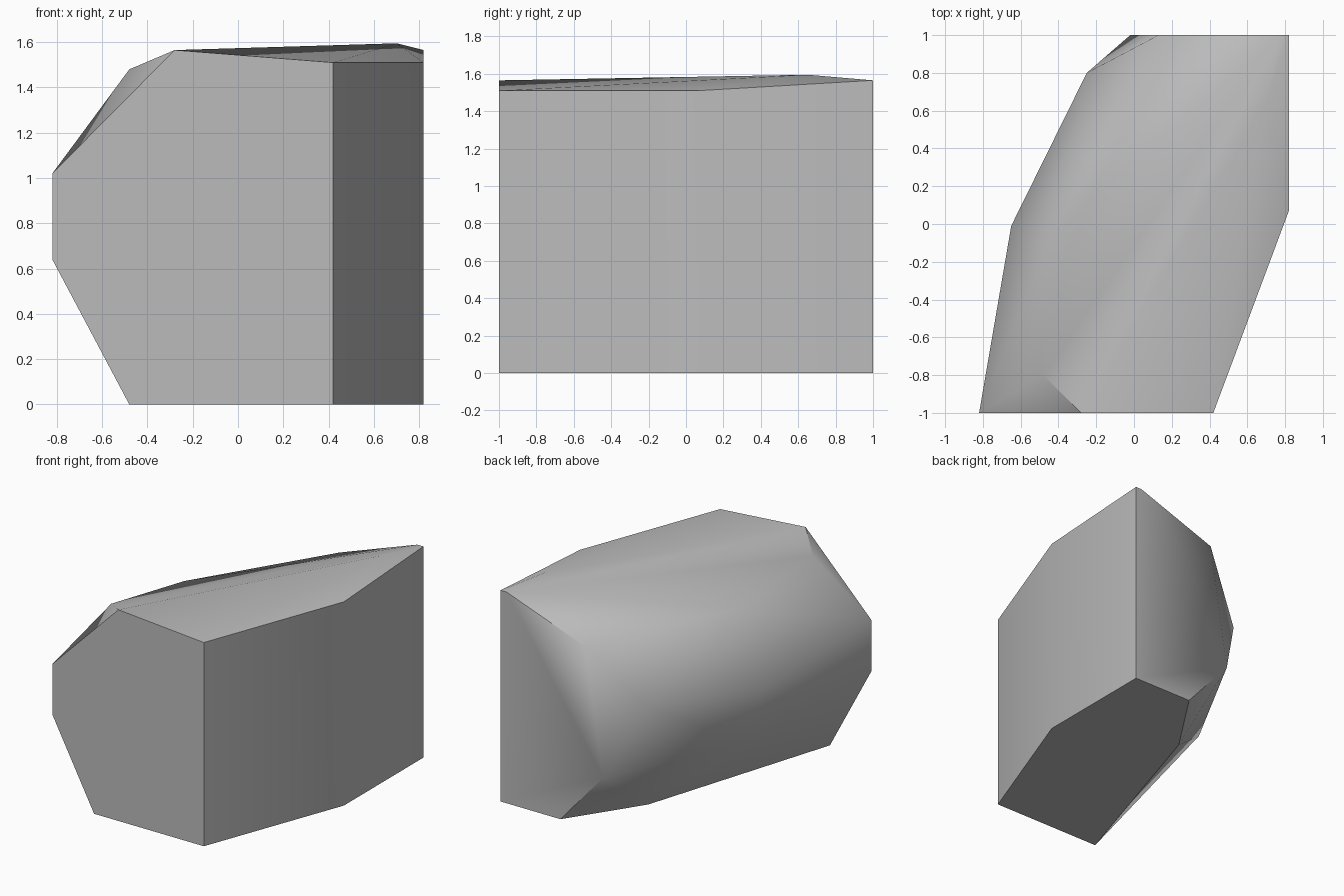
import bpy
import bmesh
import math

cube = bpy.data.objects.get("Cube")
if cube:
    bpy.data.objects.remove(cube, do_unlink=True)

# Stone colour
stone = bpy.data.materials.new("stone_grey")
stone.use_nodes = True
colour = (0.5, 0.5, 0.5, 1)
stone.diffuse_color = colour
stone.node_tree.nodes["Principled BSDF"].inputs["Base Color"].default_value = colour

# Flat front end of the boulder, as an x, z outline
front_end = [(-0.82, 1.02), (-0.82, 0.64), (-0.48, 0), (0.42, 0), (0.42, 1.51), (-0.28, 1.565)]
# Flat back end
back_end = [(0.82, 0), (0.82, 1.565), (0.77, 1.565), (0.13, 1.335), (-0.02, 0.40), (0.33, 0)]
# Corners between the two ends
side_corners = [(0.82, 0.07, 0), (0.82, 0.07, 1.51), (-0.02, 0.47, 0),
                (-0.55, 0.06, 0.45), (-0.65, -0.01, 0.86), (-0.25, 0.8, 0.9)]
top_corners = [(-0.42, -0.03, 1.37), (-0.48, -0.8, 1.48), (0.70, 0.65, 1.595)]

corners = [(x, -1, z) for x, z in front_end] + [(x, 1, z) for x, z in back_end]
corners += side_corners + top_corners

# Wrap the corners in one chiselled shell
bm = bmesh.new()
for corner in corners:
    bm.verts.new(corner)
bmesh.ops.convex_hull(bm, input=bm.verts[:])
bmesh.ops.delete(bm, geom=[v for v in bm.verts if not v.link_faces], context='VERTS')
bmesh.ops.dissolve_limit(bm, angle_limit=math.radians(0.5), verts=bm.verts[:], edges=bm.edges[:])
bmesh.ops.recalc_face_normals(bm, faces=bm.faces[:])

mesh = bpy.data.meshes.new("boulder")
bm.to_mesh(mesh)
bm.free()
mesh.materials.append(stone)
boulder = bpy.data.objects.new("boulder", mesh)
bpy.context.collection.objects.link(boulder)

# Soft facets with crisp main edges
bpy.ops.object.select_all(action='DESELECT')
boulder.select_set(True)
bpy.context.view_layer.objects.active = boulder
bpy.ops.object.shade_smooth_by_angle(angle=math.radians(40))
